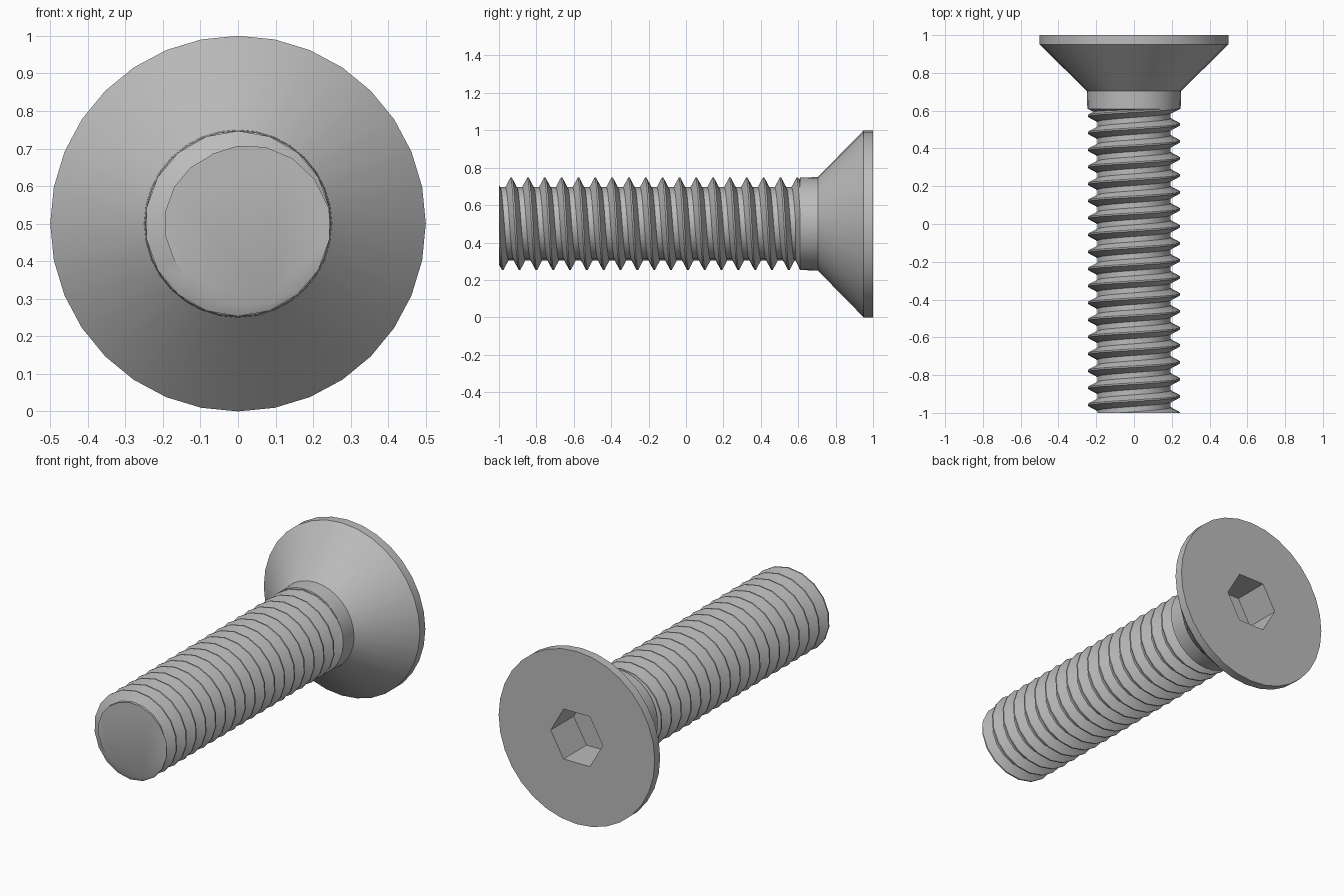
import bpy
import bmesh
from math import pi, tau, radians
from mathutils import Vector, Matrix

default = bpy.data.objects.get("Cube")
if default:
    bpy.data.objects.remove(default, do_unlink=True)

CENTRE = Vector((0, 0, 0.5))
AXIS = Vector((0, 1, 0))

steel = bpy.data.materials.new("grey_steel")
steel.use_nodes = True
GREY = (0.5, 0.5, 0.5, 1)
steel.diffuse_color = GREY
steel.node_tree.nodes["Principled BSDF"].inputs["Base Color"].default_value = GREY


def spin_profile(profile, steps, rise=0.0):
    """Turn (radius, y) points about the bolt axis, climbing by rise per turn."""
    bm = bmesh.new()
    verts = [bm.verts.new(CENTRE + Vector((0, y, r))) for r, y in profile]
    edges = [bm.edges.new(pair) for pair in zip(verts, verts[1:])]
    bmesh.ops.spin(bm, geom=verts + edges, cent=CENTRE, axis=AXIS,
                   dvec=AXIS * (rise / steps), angle=tau, steps=steps)
    bmesh.ops.remove_doubles(bm, verts=bm.verts, dist=0.0005)
    return bm


def cut_and_cap(bm, y, direction):
    """Remove everything beyond y and close the opening."""
    bmesh.ops.bisect_plane(bm, geom=bm.verts[:] + bm.edges[:] + bm.faces[:],
                           plane_co=(0, y, 0), plane_no=AXIS * direction,
                           clear_outer=True)
    rim = [e for e in bm.edges if e.is_boundary
           and all(abs(v.co.y - y) < 0.0001 for v in e.verts)]
    bmesh.ops.holes_fill(bm, edges=rim, sides=0)


def make_object(name, bm):
    bmesh.ops.recalc_face_normals(bm, faces=bm.faces)
    mesh = bpy.data.meshes.new(name)
    bm.to_mesh(mesh)
    bm.free()
    mesh.materials.append(steel)
    obj = bpy.data.objects.new(name, mesh)
    bpy.context.collection.objects.link(obj)
    return obj


def activate(obj):
    bpy.ops.object.select_all(action="DESELECT")
    obj.select_set(True)
    bpy.context.view_layer.objects.active = obj


# Threaded shaft: a repeated crest and root profile swept along a helix
PITCH, ROOT, CREST = 0.09, 0.196, 0.247
tooth = [(ROOT, -0.031), (CREST, -0.004), (CREST, 0.004), (ROOT, 0.031)]
profile = [(r, -0.935 + PITCH * k + dy) for k in range(-3, 21) for r, dy in tooth]
bm = spin_profile(profile, 18, PITCH)
cut_and_cap(bm, -1, -1)
cut_and_cap(bm, 0.68, 1)
threaded_shaft = make_object("threaded_shaft", bm)

# Countersunk head with the plain neck under it
head_profile = [(0, 0.585), (0.195, 0.585), (0.247, 0.61), (0.25, 0.705),
                (0.5, 0.95), (0.5, 1), (0, 1)]
head = make_object("countersunk_head", spin_profile(head_profile, 32))

# Hexagonal drive socket
bm = bmesh.new()
DEPTH = 0.21
bmesh.ops.create_cone(bm, cap_ends=True, segments=6, radius1=0.167, radius2=0.167,
                      depth=2 * DEPTH,
                      matrix=Matrix.Translation((0, 1, 0.5))
                      @ Matrix.Rotation(pi / 2, 4, "X") @ Matrix.Rotation(pi / 2, 4, "Z"))
# Put two corners on the horizontal line
if max(v.co.x for v in bm.verts) < 0.16:
    bmesh.ops.rotate(bm, verts=bm.verts, cent=CENTRE,
                     matrix=Matrix.Rotation(pi / 6, 3, "Y"))
socket = make_object("socket_cutter", bm)
socket.hide_render = True

activate(head)
cut = head.modifiers.new("socket", "BOOLEAN")
cut.operation = "DIFFERENCE"
cut.solver = "EXACT"
cut.object = socket
bpy.ops.object.modifier_apply(modifier=cut.name)
bpy.data.objects.remove(socket, do_unlink=True)

# Soft round surfaces with crisp edges
for obj in (threaded_shaft, head):
    activate(obj)
    bpy.ops.object.shade_smooth_by_angle(angle=radians(30))
